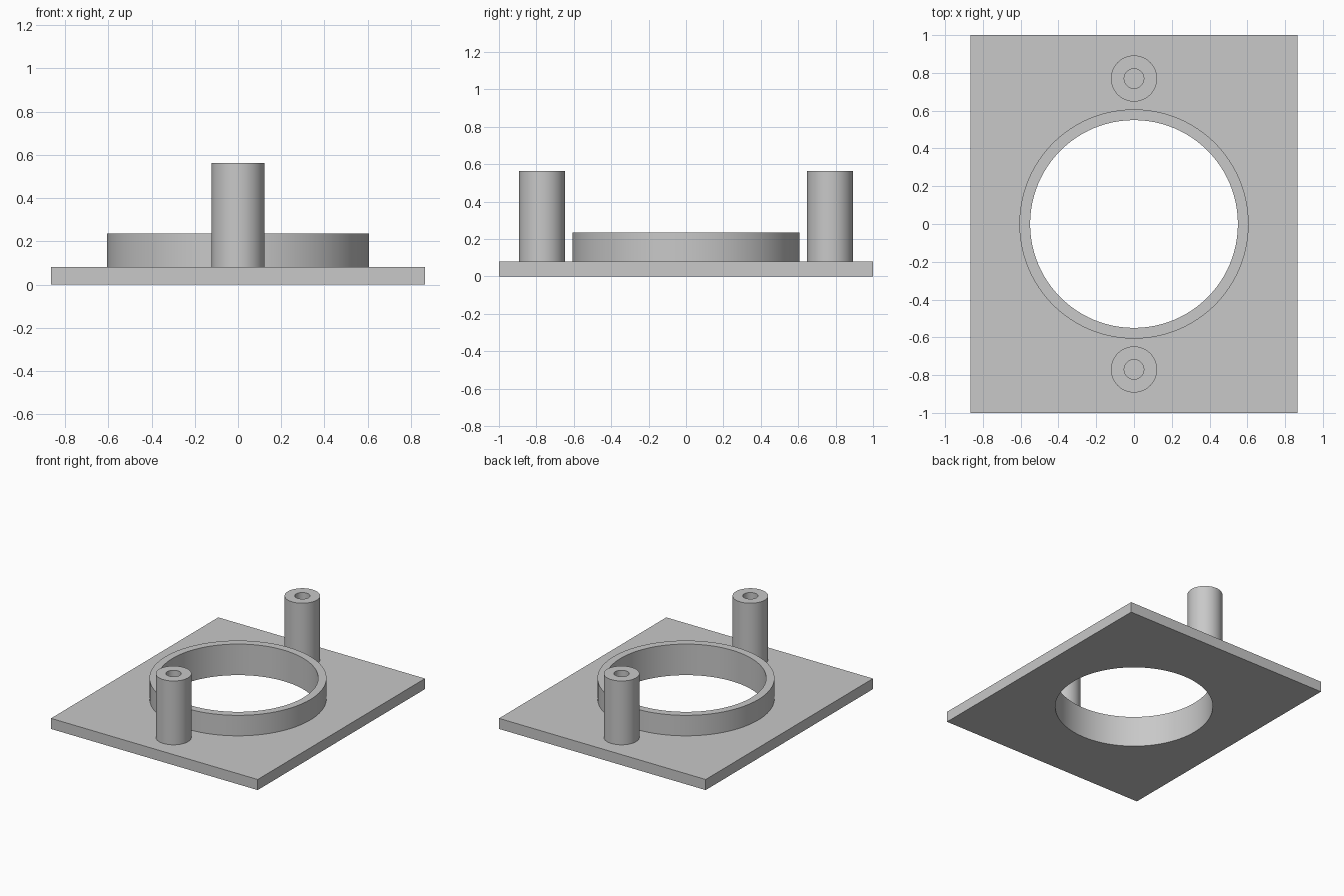
import bpy
import bmesh
import math
from mathutils import Matrix, Vector

cube = bpy.data.objects.get("Cube")
if cube:
    bpy.data.objects.remove(cube, do_unlink=True)

SEGMENTS = 96
HALF_X, HALF_Y, PLATE_TOP = 0.865, 1.0, 0.08
BORE, RING_RADIUS, RING_TOP = 0.55, 0.607, 0.235
POST_RADIUS, POST_HOLE, POST_TOP, POST_Y = 0.122, 0.052, 0.563, 0.77

# Single grey material
grey = bpy.data.materials.new("plain grey")
grey.use_nodes = True
colour = (0.58, 0.58, 0.58, 1)
grey.diffuse_color = colour
grey.node_tree.nodes["Principled BSDF"].inputs["Base Color"].default_value = colour


def finish(name, bm, location=(0, 0, 0)):
    """Turn a bmesh into a shaded, coloured object."""
    mesh = bpy.data.meshes.new(name)
    bm.to_mesh(mesh)
    bm.free()
    mesh.materials.append(grey)
    obj = bpy.data.objects.new(name, mesh)
    obj.location = location
    bpy.context.collection.objects.link(obj)
    bpy.ops.object.select_all(action="DESELECT")
    obj.select_set(True)
    bpy.context.view_layer.objects.active = obj
    bpy.ops.object.shade_smooth_by_angle(angle=math.radians(30))
    return obj


def tube(name, outer, inner, bottom, top, location=(0, 0, 0)):
    """Revolve a square-edged wall that stands on the plate."""
    bm = bmesh.new()
    profile = [(outer, bottom), (outer, top), (inner, top), (inner, bottom)]
    verts = [bm.verts.new((r, 0, z)) for r, z in profile]
    edges = [bm.edges.new(pair) for pair in zip(verts, verts[1:])]
    bmesh.ops.spin(bm, geom=verts + edges, cent=(0, 0, 0), axis=(0, 0, 1),
                   angle=math.tau, steps=SEGMENTS, use_merge=True)
    bmesh.ops.remove_doubles(bm, verts=bm.verts[:], dist=0.0001)
    bmesh.ops.recalc_face_normals(bm, faces=bm.faces[:])
    # Make sure the rim faces upward
    rim = max(bm.faces, key=lambda f: f.calc_center_median().z)
    if rim.normal.z < 0:
        bmesh.ops.reverse_faces(bm, faces=bm.faces[:])
    return finish(name, bm, location)


# Base plate with a round opening
bm = bmesh.new()
bmesh.ops.create_circle(bm, segments=4, radius=math.sqrt(2),
                        matrix=Matrix.Diagonal((HALF_X, HALF_Y, 1, 1))
                        @ Matrix.Rotation(math.pi / 4, 4, "Z"))
bmesh.ops.create_circle(bm, segments=SEGMENTS, radius=BORE)
bmesh.ops.triangle_fill(bm, edges=bm.edges[:], use_beauty=True,
                        normal=Vector((0, 0, 1)))
extruded = bmesh.ops.extrude_face_region(bm, geom=bm.faces[:],
                                         use_keep_orig=True)
raised = [v for v in extruded["geom"] if isinstance(v, bmesh.types.BMVert)]
bmesh.ops.translate(bm, verts=raised, vec=(0, 0, PLATE_TOP))
bmesh.ops.recalc_face_normals(bm, faces=bm.faces[:])
finish("base_plate", bm)

# Raised collar around the opening
tube("collar_ring", RING_RADIUS, BORE, PLATE_TOP, RING_TOP)

# Hollow posts at the front and back
for side, sign in (("front", -1), ("back", 1)):
    tube(side + "_post", POST_RADIUS, POST_HOLE, PLATE_TOP, POST_TOP,
         (0, sign * POST_Y, 0))
